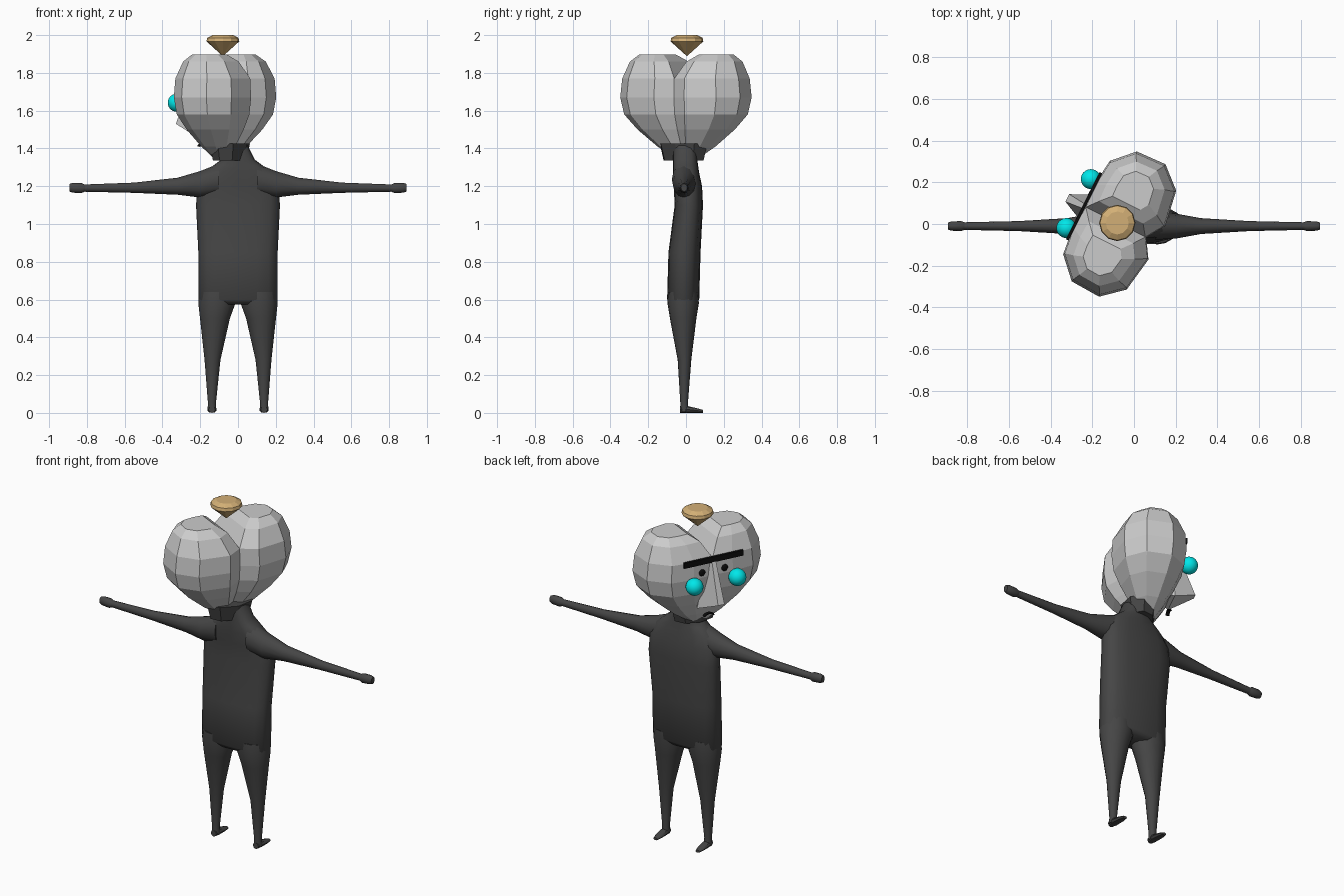
import bpy, bmesh
from math import sin, cos, pi, radians, copysign
from mathutils import Matrix, Vector

if "Cube" in bpy.data.objects:
    bpy.data.objects.remove(bpy.data.objects["Cube"])

HEAD = Matrix.Translation((-0.08, 0.005, 0)) @ Matrix.Rotation(radians(63.4), 4, 'Z')


def material(name, r, g, b):
    m = bpy.data.materials.new(name)
    m.diffuse_color = (r, g, b, 1)
    m.use_nodes = True
    m.node_tree.nodes["Principled BSDF"].inputs["Base Color"].default_value = m.diffuse_color
    return m


DARK = material("charcoal", 0.06, 0.06, 0.06)
BLACK = material("black", 0.004, 0.004, 0.004)
CYAN = material("cyan", 0.0, 0.8, 0.82)
GOLD = material("gold", 0.65, 0.43, 0.18)


def finish(name, bm, mat=None, smooth=None, matrix=None):
    if matrix:
        bm.transform(matrix)
    bmesh.ops.recalc_face_normals(bm, faces=bm.faces)
    me = bpy.data.meshes.new(name)
    bm.to_mesh(me)
    bm.free()
    ob = bpy.data.objects.new(name, me)
    bpy.context.collection.objects.link(ob)
    if mat:
        me.materials.append(mat)
    if smooth:
        bpy.ops.object.select_all(action='DESELECT')
        ob.select_set(True)
        bpy.context.view_layer.objects.active = ob
        bpy.ops.object.shade_smooth_by_angle(angle=radians(smooth))
    return ob


def loft(name, rings, mat=None, smooth=None, matrix=None):
    bm = bmesh.new()
    loops = [[bm.verts.new(p) for p in r] for r in rings]
    n = len(loops[0])
    for a, b in zip(loops, loops[1:]):
        for i in range(n):
            j = (i + 1) % n
            bm.faces.new((a[i], a[j], b[j], b[i]))
    bm.faces.new(loops[0][::-1])
    bm.faces.new(loops[-1])
    return finish(name, bm, mat, smooth, matrix)


def oval(a, b, n=16, power=1.0):
    out = []
    for i in range(n):
        c, s = cos(2 * pi * i / n), sin(2 * pi * i / n)
        out.append((a * copysign(abs(c) ** power, c), b * copysign(abs(s) ** power, s)))
    return out


def upright(z, cx, cy, rx, ry, power=1.0, n=16):
    return [(cx + p, cy + q, z) for p, q in oval(rx, ry, n, power)]


# Torso with sloped shoulders and neck
torso = [(0.575, 0, -0.015, 0.195, 0.065), (0.60, 0, -0.015, 0.21, 0.085),
         (0.85, 0, -0.008, 0.21, 0.085), (1.10, 0, 0.015, 0.222, 0.075),
         (1.20, 0, 0.01, 0.215, 0.075), (1.27, 0, 0.0, 0.18, 0.07),
         (1.31, 0, -0.003, 0.13, 0.067), (1.34, 0, -0.005, 0.09, 0.065),
         (1.42, -0.03, -0.005, 0.08, 0.065)]
loft("torso", [upright(*r, power=0.75) for r in torso], DARK, 60)

# Legs, feet, arms and hands
LEG = [(0.64, 0.108, -0.015, 0.098, 0.08), (0.58, 0.112, -0.015, 0.098, 0.083),
       (0.50, 0.122, -0.015, 0.079, 0.07), (0.28, 0.135, -0.008, 0.042, 0.036),
       (0.05, 0.138, -0.01, 0.021, 0.02), (0.01, 0.138, -0.008, 0.024, 0.023)]
FOOT = [(-0.032, 0.018, 0.018), (0.01, 0.025, 0.018), (0.06, 0.022, 0.012), (0.09, 0.013, 0.008)]
ARM = [(0.10, 1.235, 0.085, 0.065), (0.20, 1.21, 0.07, 0.06), (0.32, 1.2, 0.045, 0.038),
       (0.55, 1.192, 0.027, 0.024), (0.82, 1.19, 0.019, 0.018)]
HAND = [(0.81, 1.19, 0.018, 0.018), (0.83, 1.19, 0.027, 0.024),
        (0.875, 1.192, 0.026, 0.022), (0.892, 1.192, 0.02, 0.016)]
for side, s in (("right", 1), ("left", -1)):
    loft(side + "_leg", [upright(z, s * cx, cy, rx, ry) for z, cx, cy, rx, ry in LEG], DARK, 60)
    loft(side + "_foot", [[(s * 0.138 + p, y, rz + q) for p, q in oval(rx, rz, 8)]
                          for y, rx, rz in FOOT], DARK, 40)
    for part, data in (("arm", ARM), ("hand", HAND)):
        loft(side + "_" + part, [[(s * x, -0.01 + p, z + q) for p, q in oval(ry, rz, 12)]
                                 for x, z, rz, ry in data], DARK, 50)

# Flared collar under the head, with two raised points behind
collar = []
for z, a, b in ((1.335, 0.118, 0.08), (1.425, 0.14, 0.1)):
    collar.append(upright(z, 0, -0.04, a, b, n=8))
loft("collar", collar, DARK, None, HEAD)

# Two faceted lobes of the heart-shaped head
OUTLINE = [(0, -0.155), (0.09, -0.212), (0.265, -0.183), (0.355, -0.08),
           (0.348, 0.07), (0.25, 0.165), (0.12, 0.18), (0, 0.174)]
LEVELS = [(1.34, 0.15, 0), (1.41, 0.44, 0), (1.50, 0.74, 0), (1.58, 0.94, 0), (1.67, 1, 0),
          (1.77, 0.97, 0), (1.86, 0.72, 0.19), (1.897, 0.45, 0.19)]
for side, s in (("right", 1), ("left", -1)):
    rings = [[(s * (pole + (u - pole) * k), v * k, z) for u, v in OUTLINE]
             for z, k, pole in LEVELS]
    loft(side + "_head_lobe", rings, None, None, HEAD)


def ball(name, loc, scale, mat):
    bm = bmesh.new()
    bmesh.ops.create_uvsphere(bm, u_segments=24, v_segments=14, radius=1)
    bm.transform(Matrix.Translation(loc) @ Matrix.Diagonal((*scale, 1)))
    finish(name, bm, mat, 60, HEAD)


# Cheeks and eyes
for side, s in (("right", 1), ("left", -1)):
    ball(side + "_cheek", (s * 0.131, 0.207, 1.642), (0.048,) * 3, CYAN)
    ball(side + "_eye", (s * 0.069, 0.178, 1.70), (0.019, 0.009, 0.02), BLACK)

# Brow bar
bm = bmesh.new()
bmesh.ops.create_cube(bm, size=1)
bm.transform(Matrix.Translation((0, 0.178, 1.766)) @ Matrix.Diagonal((0.36, 0.014, 0.032, 1)))
finish("brow", bm, BLACK, None, HEAD)

# Wedge nose
bm = bmesh.new()
for p in [(0.012, 0.182, 1.76), (0.02, 0.268, 1.53), (0.08, 0.14, 1.475),
          (0.05, 0.09, 1.5), (0.03, 0.15, 1.72)]:
    for s in (1, -1):
        bm.verts.new((s * p[0], p[1], p[2]))
bmesh.ops.convex_hull(bm, input=bm.verts)
finish("nose", bm, None, None, HEAD)

# Small curved mouth
mouth = []
for i in range(9):
    t = radians(15 + 150 * i / 8)
    c = Vector((0.03 * cos(t), 0.125, 1.405 + 0.02 * sin(t)))
    mouth.append([c + Vector((p * cos(t), q, p * sin(t))) for p, q in oval(0.005, 0.012, 6)])
loft("mouth", mouth, BLACK, 60, HEAD)

# Gem above the head
gem = [(1.89, 0.002), (1.967, 0.087), (1.985, 0.083), (2.0, 0.055)]
loft("gem", [upright(z, -0.08, 0.005, r, r, n=12) for z, r in gem], GOLD)
